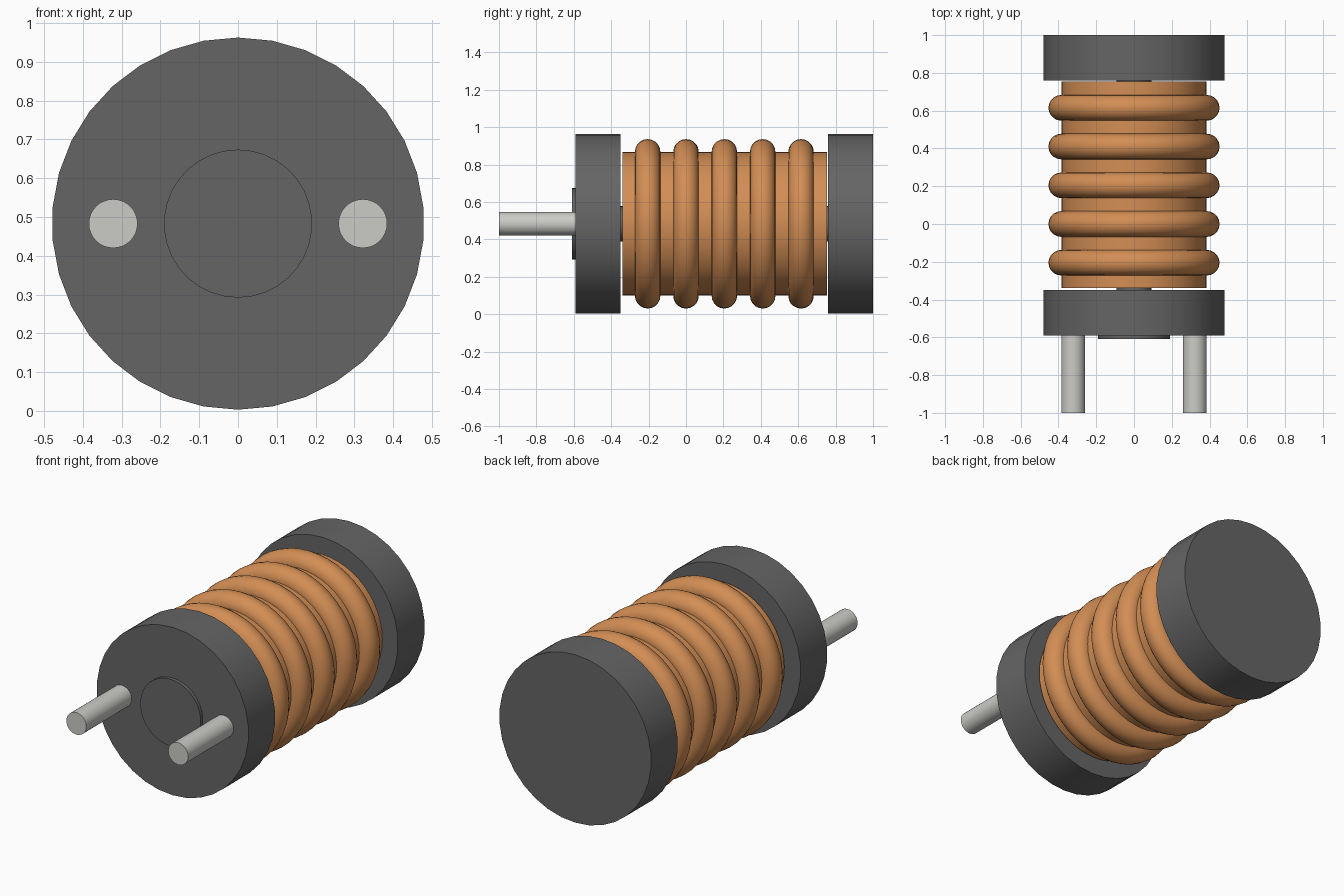
import bpy
from math import pi

if "Cube" in bpy.data.objects:
    bpy.data.objects.remove(bpy.data.objects["Cube"])

ZC = 0.483  # height of the long axis


def material(name, color):
    m = bpy.data.materials.new(name)
    m.diffuse_color = color
    m.use_nodes = True
    m.node_tree.nodes["Principled BSDF"].inputs["Base Color"].default_value = m.diffuse_color
    return m


dark = material("dark_grey", (0.13, 0.13, 0.13, 1))
copper = material("copper", (0.65, 0.27, 0.09, 1))
tin = material("tin", (0.6, 0.6, 0.57, 1))


def finish(name, mat):
    ob = bpy.context.object
    ob.name = name
    ob.data.materials.append(mat)
    bpy.ops.object.shade_smooth_by_angle(angle=pi / 6)


def rod(name, r, y0, y1, mat, x=0.0, sides=34):
    bpy.ops.mesh.primitive_cylinder_add(
        vertices=sides, radius=r, depth=y1 - y0,
        location=(x, (y0 + y1) / 2, ZC), rotation=(pi / 2, 0, 0))
    finish(name, mat)


# end flanges and the shallow disc on the front one
rod("front_flange", 0.48, -0.59, -0.35, dark)
rod("rear_flange", 0.48, 0.76, 1.0, dark)
rod("front_disc", 0.191, -0.61, -0.59, dark)

# central core, visible in the small gaps beside the flanges
rod("core", 0.094, -0.35, 0.76, dark)

# winding drum with five raised copper turns
rod("winding_drum", 0.384, -0.34, 0.755, copper, sides=48)
for i in range(5):
    bpy.ops.mesh.primitive_torus_add(
        major_radius=0.385, minor_radius=0.068,
        major_segments=48, minor_segments=20,
        location=(0, -0.205 + 0.205 * i, ZC), rotation=(pi / 2, 0, 0))
    finish(f"coil_turn_{i + 1}", copper)

# contact pins
for side, x in (("left", -0.322), ("right", 0.322)):
    rod(f"{side}_pin", 0.063, -1.0, -0.59, tin, x=x, sides=32)
